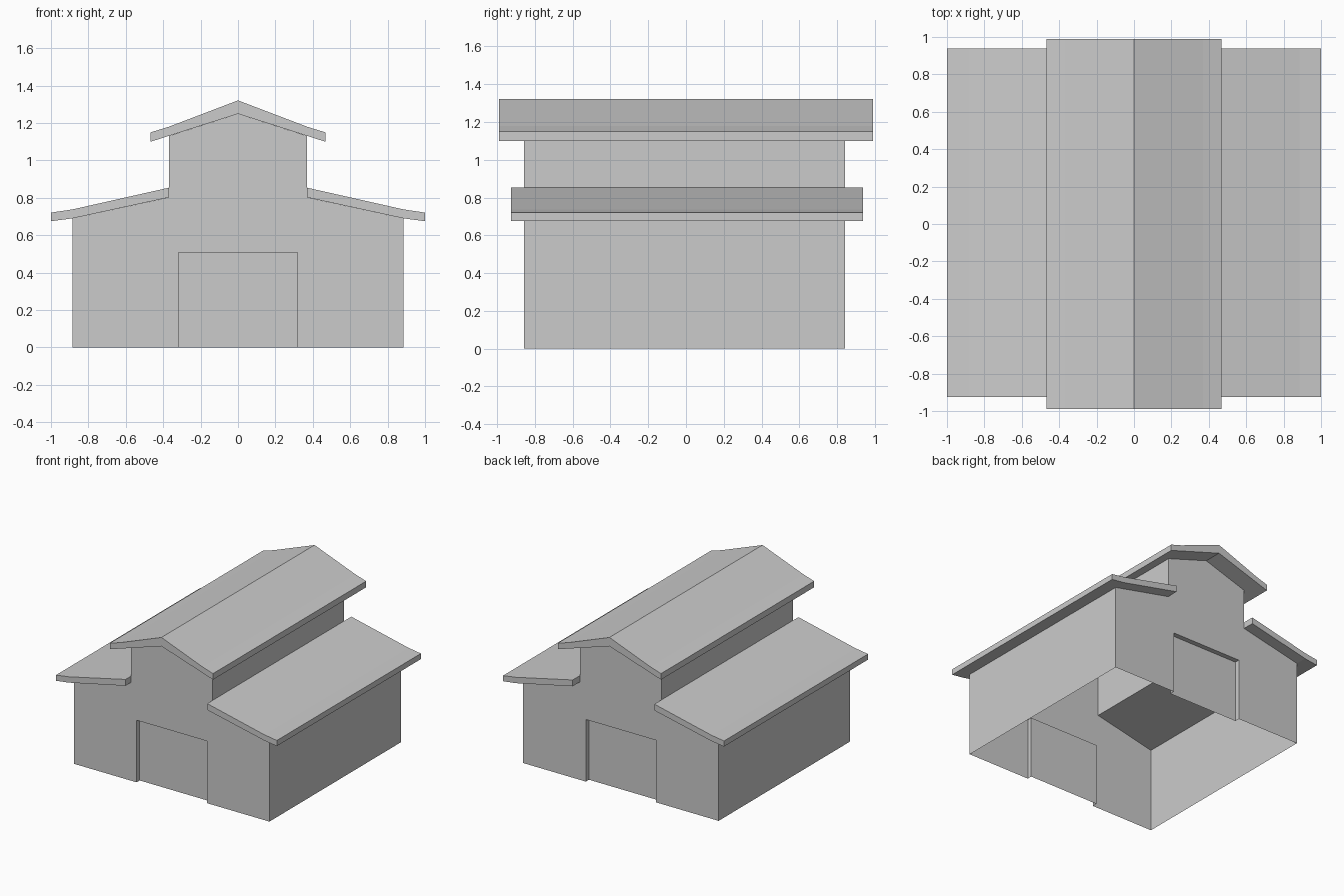
import bpy, bmesh

if "Cube" in bpy.data.objects:
    bpy.data.objects.remove(bpy.data.objects["Cube"])

Y0, Y1 = -0.858, 0.842        # gable wall planes
DX, DZ, REC = 0.318, 0.508, 0.04   # door half width, height, recess depth


def finish(name, bm, recalc=True):
    bmesh.ops.remove_doubles(bm, verts=bm.verts, dist=1e-5)
    if recalc:
        bmesh.ops.recalc_face_normals(bm, faces=bm.faces)
    me = bpy.data.meshes.new(name)
    bm.to_mesh(me)
    bm.free()
    ob = bpy.data.objects.new(name, me)
    bpy.context.collection.objects.link(ob)
    return ob


def face(bm, pts):
    return bm.faces.new([bm.verts.new(p) for p in pts])


def prism(name, profile, y0, y1):
    """Closed solid: x-z profile extruded along y."""
    bm = bmesh.new()
    f = face(bm, [(x, y0, z) for x, z in profile])
    ext = bmesh.ops.extrude_face_region(bm, geom=[f])
    verts = [v for v in ext["geom"] if isinstance(v, bmesh.types.BMVert)]
    bmesh.ops.translate(bm, verts=verts, vec=(0, y1 - y0, 0))
    return finish(name, bm)


def mirrored(half):
    """Complete a right-hand profile with its mirror image."""
    return half + [(-x, z) for x, z in reversed(half) if x > 0]


# Walls: open-bottomed shell, gables with a door notch
half = [(DX, DZ), (DX, 0), (0.885, 0), (0.885, 0.69), (0.368, 0.802),
        (0.368, 1.131), (0, 1.249)]
outline = mirrored(half)
bm = bmesh.new()
face(bm, [(x, Y0, z) for x, z in outline])
face(bm, [(x, Y1, z) for x, z in reversed(outline)])
for x, z0, z1 in ((0.885, 0, 0.69), (0.368, 0.802, 1.131)):
    face(bm, [(x, Y0, z0), (x, Y1, z0), (x, Y1, z1), (x, Y0, z1)])
    face(bm, [(-x, Y1, z0), (-x, Y0, z0), (-x, Y0, z1), (-x, Y1, z1)])
finish("barn_walls", bm, recalc=False)

# Recessed doors with jambs and lintel, front and back
for name, y, s in (("front_door", Y0, 1), ("back_door", Y1, -1)):
    d = y + s * REC
    frame = [(-DX, 0), (-DX, DZ), (DX, DZ), (DX, 0)]
    faces = [[(x, d, z) for x, z in reversed(frame)]]
    for (xa, za), (xb, zb) in zip(frame, frame[1:]):
        faces.append([(xa, y, za), (xa, d, za), (xb, d, zb), (xb, y, zb)])
    bm = bmesh.new()
    for pts in faces:
        face(bm, pts if s > 0 else pts[::-1])
    finish(name, bm, recalc=False)

# Lower side roofs with a flatter eave
lower = [(0.37, 0.802), (0.885, 0.69), (1.0, 0.675), (1.0, 0.721),
         (0.885, 0.738), (0.37, 0.854)]
for name, s in (("right_lower_roof", 1), ("left_lower_roof", -1)):
    prism(name, [(s * x, z) for x, z in lower], -0.926, 0.937)

# Upper gable roof
top = [(0, 1.321), (0.37, 1.18), (0.467, 1.15)]
under = [(0.467, 1.10), (0.37, 1.131), (0, 1.249)]
upper = top + under + [(-x, z) for x, z in under[1::-1]] \
    + [(-x, z) for x, z in top[:0:-1]]
prism("upper_roof", upper, -0.99, 0.99)
